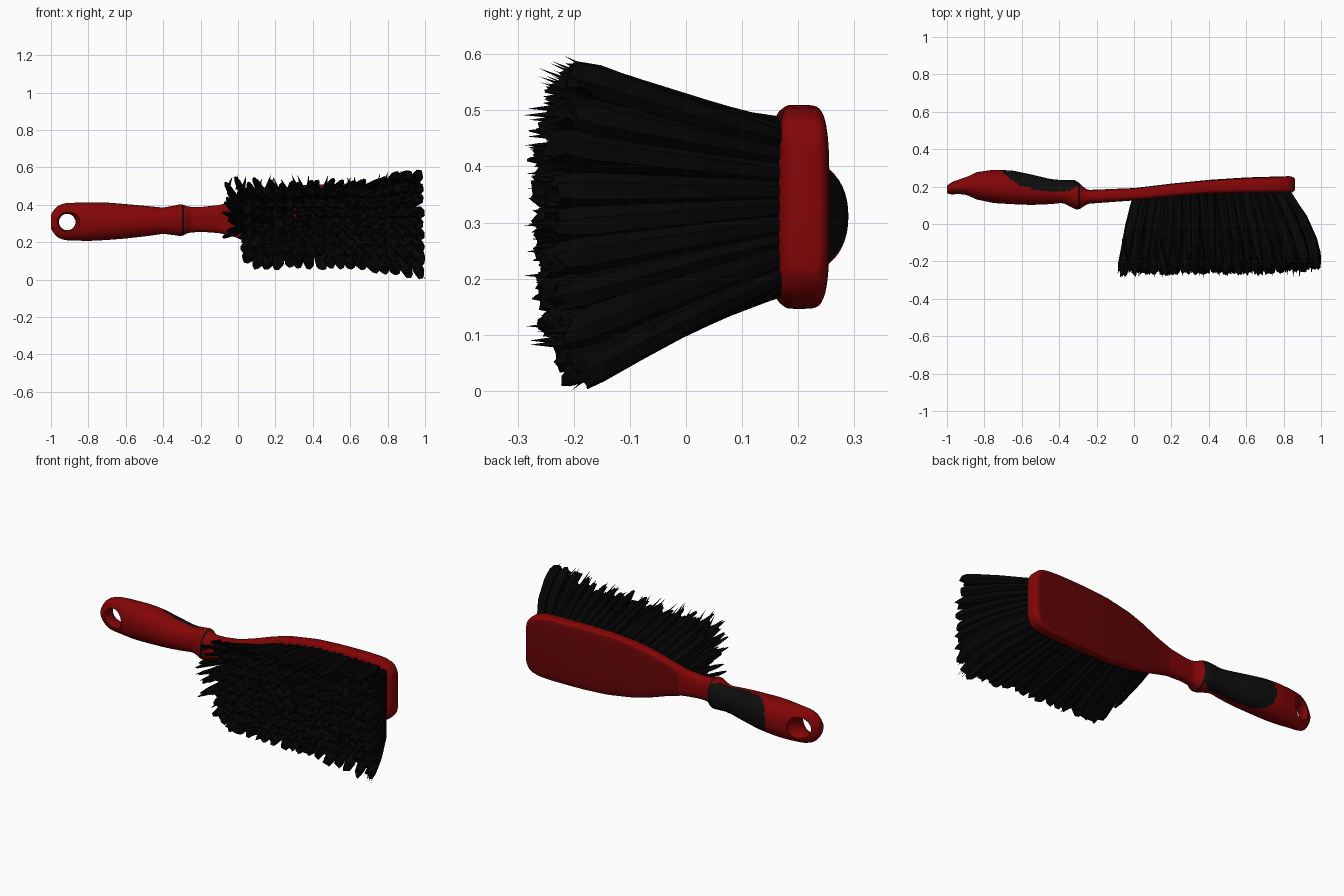
import bpy, bmesh, math, random
from mathutils import Vector

if "Cube" in bpy.data.objects:
    bpy.data.objects.remove(bpy.data.objects["Cube"])

random.seed(4)


def material(name, rgb):
    m = bpy.data.materials.new(name)
    m.diffuse_color = (*rgb, 1)
    m.use_nodes = True
    m.node_tree.nodes["Principled BSDF"].inputs["Base Color"].default_value = m.diffuse_color
    return m


RED = material("red plastic", (0.23, 0.0015, 0.002))
BACK = material("dark red back", (0.135, 0.0015, 0.002))
RUBBER = material("dark rubber", (0.004, 0.004, 0.004))
BRISTLE = material("black bristle", (0.0015, 0.0015, 0.0015))


def lerp_table(table, x):
    """Piecewise linear lookup of the columns after the first."""
    if x <= table[0][0]:
        return table[0][1:]
    for a, b in zip(table, table[1:]):
        if x <= b[0]:
            t = (x - a[0]) / (b[0] - a[0])
            return [p + (q - p) * t for p, q in zip(a[1:], b[1:])]
    return table[-1][1:]


def mesh_object(name, bm, mats):
    bmesh.ops.recalc_face_normals(bm, faces=bm.faces)
    me = bpy.data.meshes.new(name)
    bm.to_mesh(me)
    bm.free()
    for m in mats:
        me.materials.append(m)
    ob = bpy.data.objects.new(name, me)
    bpy.context.collection.objects.link(ob)
    return ob


# side profile: x, y front, y back
SIDE = [(-1, .165, .205), (-.98, .158, .22), (-.95, .157, .236), (-.9, .15, .26), (-.85, .133, .276),
        (-.75, .112, .29), (-.65, .106, .286), (-.55, .102, .265), (-.45, .106, .241), (-.38, .113, .234),
        (-.33, .088, .236), (-.305, .073, .232), (-.28, .086, .205), (-.25, .108, .182),
        (0, .126, .192), (.2, .144, .216), (.4, .158, .236), (.6, .162, .249), (.84, .164, .256),
        (.855, .172, .252), (.862, .185, .238)]
# outline: x, half width, z centre, corner exponent
OUTLINE = [(-1, .035, .31, 2), (-.985, .066, .31, 2), (-.96, .088, .31, 2.1), (-.92, .1, .31, 2.2),
           (-.8, .103, .31, 2.2), (-.7, .1, .312, 2.2), (-.6, .092, .312, 2.2), (-.5, .082, .313, 2.2),
           (-.4, .07, .315, 2.2), (-.34, .079, .317, 2.2), (-.3, .087, .318, 2.2), (-.27, .07, .32, 2.3),
           (-.2, .066, .322, 2.6), (-.1, .075, .324, 3), (0, .103, .326, 4), (.1, .134, .327, 5),
           (.2, .158, .328, 5), (.35, .177, .328, 5), (.5, .182, .328, 5), (.7, .181, .328, 5),
           (.78, .176, .328, 5), (.83, .16, .328, 5), (.85, .14, .328, 5), (.862, .115, .328, 5)]
# lower edge of the rubber grip: x, y
GRIP = [(-.71, .29), (-.66, .235), (-.6, .203), (-.5, .178), (-.4, .17), (-.34, .18), (-.29, .21)]


def smooth_table(table, x, h=.014):
    """Softened lookup so the loft has no hard kinks."""
    h = max(.0005, min(h, x + 1, .862 - x))
    rows = [lerp_table(table, x + d * h) for d in (-1, -.5, 0, .5, 1)]
    return [sum(c) / 5 for c in zip(*rows)]


# handle and head: one loft along x
SIDES = 48
bm = bmesh.new()
rings = []
xs = [-1, -.995] + [-.99 + .01 * i for i in range(185)] + [.857, .862]
for x in xs:
    lo, hi = smooth_table(SIDE, x)
    hw, cz, n = smooth_table(OUTLINE, x)
    ring = []
    for k in range(SIDES):
        a = 2 * math.pi * k / SIDES
        c, s = math.cos(a), math.sin(a)
        y = (lo + hi) / 2 + (hi - lo) / 2 * math.copysign(abs(c) ** (2 / n), c)
        z = cz + hw * math.copysign(abs(s) ** (2 / n), s)
        ring.append(bm.verts.new((x, y, z)))
    rings.append(ring)
for r, q in zip(rings, rings[1:]):
    for k in range(SIDES):
        j = (k + 1) % SIDES
        bm.faces.new((r[k], r[j], q[j], q[k]))
bm.faces.new(rings[0])
bm.faces.new(rings[-1])
bmesh.ops.recalc_face_normals(bm, faces=bm.faces)
for f in bm.faces:
    f.normal_update()
    c = f.calc_center_median()
    grip = -.71 < c.x < -.29 and c.y > lerp_table(GRIP, c.x)[0]
    groove = -.301 < c.x < -.289
    plate = c.x > -.08 and f.normal.y > .9
    f.material_index = 1 if grip or groove else 2 if plate else 0
body = mesh_object("handle_and_head", bm, [RED, RUBBER, BACK])

# hanging hole with flared rims
bm = bmesh.new()
prev = None
for y, r in ((-.1, .12), (.125, .072), (.15, .058), (.175, .047), (.2, .044),
             (.22, .047), (.24, .056), (.258, .068), (.45, .12)):
    ring = [bm.verts.new((-.913 + r * math.cos(a), y, .308 + r * math.sin(a)))
            for a in (2 * math.pi * k / 28 for k in range(28))]
    if prev:
        for k in range(28):
            j = (k + 1) % 28
            bm.faces.new((prev[k], prev[j], ring[j], ring[k]))
    else:
        bm.faces.new(ring)
    prev = ring
bm.faces.new(prev)
cutter = mesh_object("hole_cutter", bm, [RED])
cutter.hide_render = True
cutter.hide_viewport = True
cut = body.modifiers.new("hole", 'BOOLEAN')
cut.operation = 'DIFFERENCE'
cut.solver = 'EXACT'
cut.object = cutter

# bristles: flared tufts with ragged ends
# tip spread: u along head, z low, z high
SPREAD = [(0, .23, .53), (.07, .21, .53), (.115, .1, .525), (.15, .085, .525), (.5, .075, .525),
          (.8, .06, .53), (.86, .055, .55), (1, .03, .565)]
NU, NV = 19, 9
bm = bmesh.new()


def limit(p):
    return (min(p.x, 1), max(p.y, -.29), min(max(p.z, 0), .597))


def tuft(u, v, thin):
    bx = .015 + .80 * u
    hw, cz, _ = lerp_table(OUTLINE, bx)
    base = Vector((bx, lerp_table(SIDE, bx)[0] + .006, cz + (hw - .043) * (2 * v - 1)))
    zlo, zhi = lerp_table(SPREAD, u)
    edge = abs(2 * v - 1) ** 3
    tip = Vector((-.065 + 1.01 * u + .025 * u ** 6, -.25 + .03 * edge + .03 * u ** 8, zlo + (zhi - zlo) * v))
    loose = .02 if thin else .01
    tip += Vector([random.uniform(-loose, loose) for _ in range(3)])
    base_r = (.80 / NU * .62, hw * 2 / NV * .55)
    tip_r = (1.0 / NU * .62, (zhi - zlo) / NV * .62)
    prev = None
    n = 7
    twist = random.random() * 6
    wob = [random.uniform(.85, 1.15) for _ in range(n)]
    for t in (0, .35, .68, .88, 1.0):
        bend = t + .1 * t * (t - 1)
        bow = t + .8 * t * (1 - t) * u ** 8
        c = Vector((base.x + (tip.x - base.x) * bow, base.y + (tip.y - base.y) * t,
                    base.z + (tip.z - base.z) * bend))
        shrink = {.68: .62, .88: .5, 1: .25}.get(t, .9) if thin else {1.0: .72}.get(t, 1)
        ring = []
        for k in range(n):
            a = twist + 2 * math.pi * k / n
            w = wob[k] * shrink
            rx = base_r[0] + (tip_r[0] - base_r[0]) * t
            rz = base_r[1] + (tip_r[1] - base_r[1]) * t
            jag = random.uniform(-.022, .02) if t == 1 else 0
            p = c + Vector((rx * w * math.cos(a), jag, rz * w * math.sin(a)))
            ring.append(bm.verts.new(limit(p)))
        if prev:
            for k in range(n):
                j = (k + 1) % n
                bm.faces.new((prev[k], prev[j], ring[j], ring[k]))
        prev = ring
    mid = bm.verts.new(limit(Vector((tip.x, tip.y + .01, tip.z))))
    for k in range(n):
        bm.faces.new((prev[k], prev[(k + 1) % n], mid))


# the row along the top and the rows at the handle end are thin loose strands
for i in range(NU):
    for j in range(NV):
        u, v = i / (NU - 1), j / (NV - 1)
        tuft(u, v, i < 2 or (j == NV - 1 and u < .86))


# loose spikes around the rim of the tufts
def spike(tip, root, r):
    d = (tip - root).normalized()
    s = d.orthogonal().normalized() * r
    o = d.cross(s)
    tri = [bm.verts.new(root + s * math.cos(a) + o * math.sin(a)) for a in (0, 2.09, 4.19)]
    end = bm.verts.new(limit(tip))
    for k in range(3):
        bm.faces.new((tri[k], tri[(k + 1) % 3], end))


for i in range(24):
    u = (i + random.random()) / 24
    zlo, zhi = lerp_table(SPREAD, u)
    x = -.06 + 1.02 * u
    top = Vector((x + random.uniform(-.04, .03), random.uniform(-.265, -.21), zhi + random.uniform(.015, .04)))
    spike(top, Vector((x, -.08, zhi - .04)), .014)
    v = random.random()
    z = zlo + (zhi - zlo) * v
    spike(Vector((x, random.uniform(-.29, -.265), z)), Vector((x, -.19, z)), .014)
# outermost lower corner strands
for x in (.97, .985, 1):
    spike(Vector((x, -.205, 0)), Vector((x - .05, -.06, .115)), .016)
bristles = mesh_object("bristles", bm, [BRISTLE])

# smooth plastic, faceted bristles
for o in bpy.context.selected_objects:
    o.select_set(False)
body.select_set(True)
bpy.context.view_layer.objects.active = body
bpy.ops.object.shade_smooth_by_angle(angle=math.radians(40))
